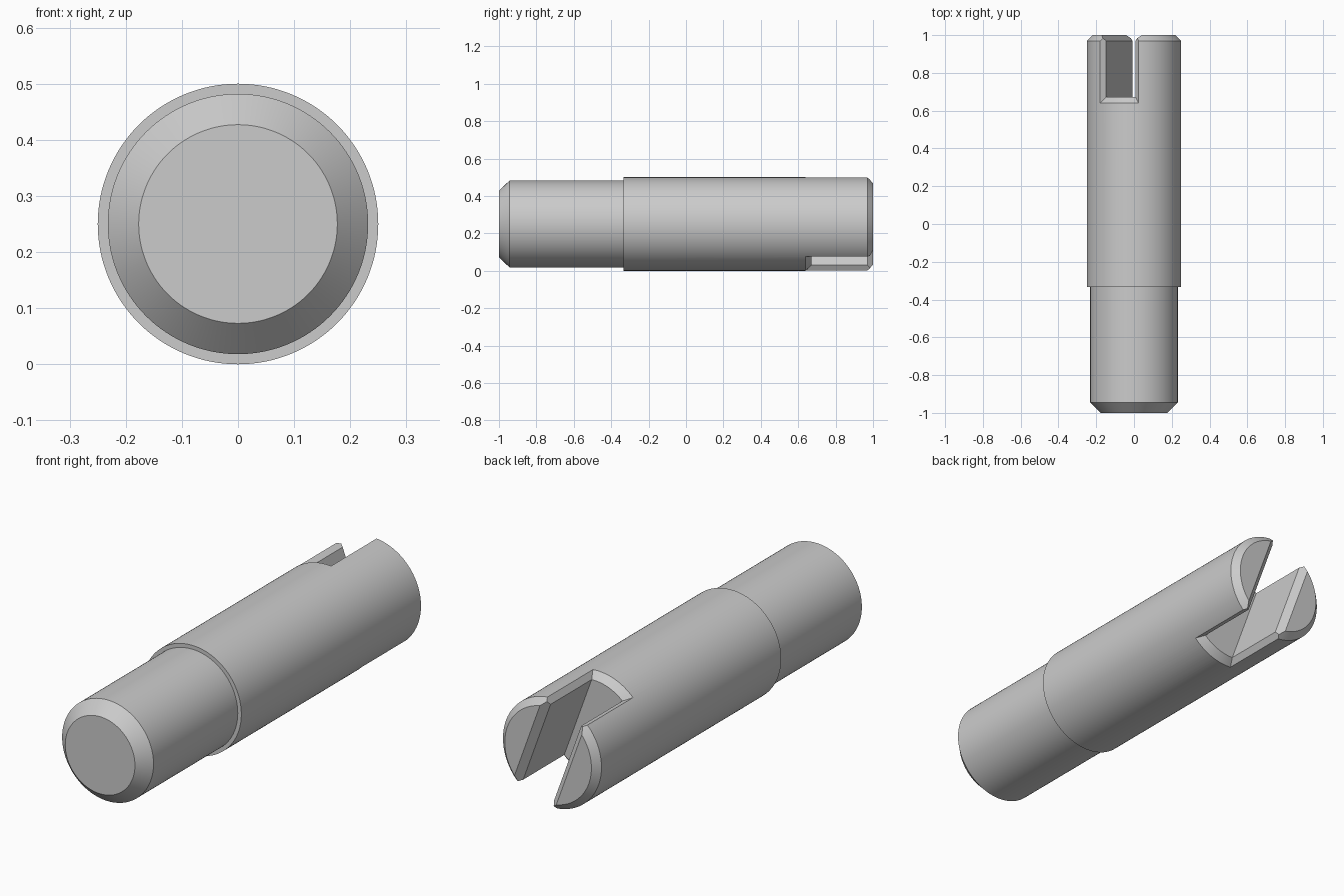
import bpy, bmesh, math
from mathutils import Matrix

cube = bpy.data.objects.get("Cube")
if cube:
    bpy.data.objects.remove(cube)

AXIS_Z = 0.25             # height of the shaft axis
TILT = math.radians(20)   # roll of the slot about the axis
SLOT = 0.083              # half width of the slot
FLOOR = 0.672             # y of the slot floor
SIDES = 128

steel = bpy.data.materials.new("plain_grey")
steel.use_nodes = True
grey = (0.6, 0.6, 0.6, 1)
steel.diffuse_color = grey
steel.node_tree.nodes["Principled BSDF"].inputs["Base Color"].default_value = grey


def make_object(name, bm):
    bmesh.ops.recalc_face_normals(bm, faces=bm.faces)
    mesh = bpy.data.meshes.new(name)
    bm.to_mesh(mesh)
    bm.free()
    obj = bpy.data.objects.new(name, mesh)
    bpy.context.collection.objects.link(obj)
    return obj


def skin(bm, rings, closed):
    """Join consecutive rings of vertices with quads."""
    pairs = list(zip(rings, rings[1:]))
    if closed:
        pairs.append((rings[-1], rings[0]))
    for a, b in pairs:
        n = len(a)
        for i in range(n):
            j = (i + 1) % n
            bm.faces.new((a[i], a[j], b[j], b[i]))


# Stepped shaft: rings of (y, radius) along the axis
profile = [(-1, 0.177), (-0.944, 0.232), (-0.333, 0.232),
           (-0.333, 0.25), (0.97, 0.25), (1, 0.22)]
bm = bmesh.new()
rings = []
for y, r in profile:
    angles = [math.tau * i / SIDES for i in range(SIDES)]
    rings.append([bm.verts.new((r * math.cos(a), y, AXIS_Z + r * math.sin(a))) for a in angles])
skin(bm, rings, False)
bm.faces.new(rings[0])
bm.faces.new(rings[-1])
shaft = make_object("slotted_shaft", bm)
shaft.data.materials.append(steel)

place = Matrix.Translation((0, 0, AXIS_Z)) @ Matrix.Rotation(-TILT, 4, 'Y')

# Slot cutter: straight walls, flaring where it breaks through the round surface
bm = bmesh.new()
rings = []
STEPS = 24
for i in range(STEPS + 1):
    s = 2 * i / STEPS - 1
    u_in, u_out = s * SLOT, s * (SLOT + 0.05)
    v_in = math.sqrt(0.22 ** 2 - u_in ** 2)
    v_out = math.sqrt(0.28 ** 2 - u_out ** 2)
    upper = [(u_in, FLOOR, v_in), (u_out, FLOOR - 0.064, v_out),
             (u_out, 1.1, v_out), (u_in, 1.1, v_in)]
    lower = [(u, y, -v) for u, y, v in reversed(upper)]
    rings.append([bm.verts.new(p) for p in upper + lower])
skin(bm, rings, False)
for ring in (rings[0], rings[-1]):
    bm.faces.new(ring[:4])
    bm.faces.new(ring[4:])
    bm.faces.new((ring[0], ring[3], ring[4], ring[7]))
bm.transform(place)
slot_cutter = make_object("slot_cutter", bm)

# Wedge cutter: bevels the slot walls at the open end
bm = bmesh.new()
wedge = [(-SLOT, 0.97), (SLOT, 0.97), (SLOT + 0.06, 1.03), (-SLOT - 0.06, 1.03)]
rings = [[bm.verts.new((u, y, v)) for u, y in wedge] for v in (-0.4, 0.4)]
skin(bm, rings, False)
bm.faces.new(rings[0])
bm.faces.new(rings[1])
bm.transform(place)
end_cutter = make_object("end_bevel_cutter", bm)

# Cut the slot, then discard the cutters
bpy.ops.object.select_all(action='DESELECT')
bpy.context.view_layer.objects.active = shaft
shaft.select_set(True)
for cutter in (slot_cutter, end_cutter):
    cutter.hide_render = True
    mod = shaft.modifiers.new("cut", 'BOOLEAN')
    mod.operation = 'DIFFERENCE'
    mod.solver = 'EXACT'
    mod.object = cutter
    bpy.ops.object.modifier_apply(modifier=mod.name)
    bpy.data.objects.remove(cutter)

bpy.ops.object.shade_smooth_by_angle(angle=math.radians(25))
